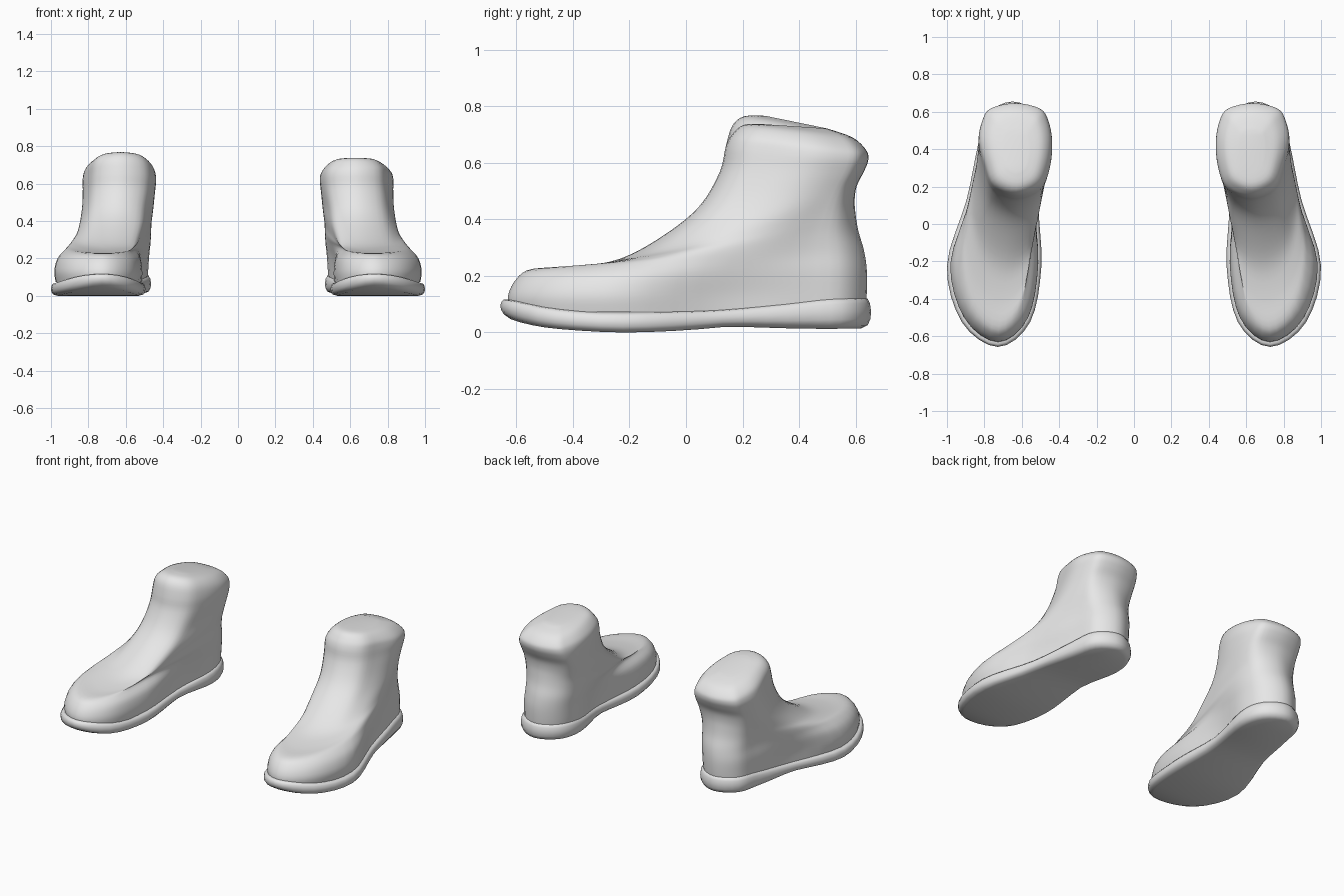
import bpy
import bmesh
from mathutils import Vector

cube = bpy.data.objects.get("Cube")
if cube:
    bpy.data.objects.remove(cube, do_unlink=True)

grey = bpy.data.materials.new("plain_grey")
grey.use_nodes = True
grey.diffuse_color = (0.8, 0.8, 0.8, 1)
grey.node_tree.nodes["Principled BSDF"].inputs["Base Color"].default_value = (0.8, 0.8, 0.8, 1)


def spline(points, steps, closed):
    """Smooth curve through points of any dimension."""
    pts = [Vector(p) for p in points]
    n = len(pts)
    pick = (lambda i: pts[i % n]) if closed else (lambda i: pts[min(max(i, 0), n - 1)])
    out = []
    for i in range(n if closed else n - 1):
        a, b, c, d = (pick(i + j) for j in (-1, 0, 1, 2))
        for s in range(steps):
            t = s / steps
            out.append(b + (c - a) * (t / 2) + (a * 2 - b * 5 + c * 4 - d) * (t * t / 2)
                       + (b * 3 - a - c * 3 + d) * (t ** 3 / 2))
    if not closed:
        out.append(pts[-1])
    return out


def outline(front, back, ball_in, ball_out, mid_in, mid_out, heel_in, heel_out):
    """Foot-shaped closed outline, starting at the toe and running round the outer side."""
    ball, heel = (ball_in + ball_out) / 2, (heel_in + heel_out) / 2
    toe = 0.8 * ball + 0.2 * heel
    toe_c, toe_w = (toe + ball) / 2, 0.72 * (ball_out - ball_in) / 2
    heel_w = 0.75 * (heel_out - heel_in) / 2
    stations = [(0.1, toe_c - toe_w, toe_c + toe_w), (0.33, ball_in, ball_out),
                (0.6, mid_in, mid_out), (0.82, heel_in, heel_out),
                (0.945, heel - heel_w, heel + heel_w)]
    span = back - front
    pts = [(toe, front)]
    pts += [(o, front + span * f) for f, i, o in stations]
    pts.append((heel, back))
    pts += [(i, front + span * f) for f, i, o in reversed(stations)]
    return spline(pts, 4, True)


def loft(name, rings, side, angle):
    """Skin a stack of rings and close both ends with strips across."""
    bm = bmesh.new()
    rows = [[bm.verts.new((side * x, y, z)) for x, y, z in ring] for ring in rings]
    n = len(rows[0])
    for a, b in zip(rows, rows[1:]):
        for k in range(n):
            m = (k + 1) % n
            bm.faces.new((a[k], a[m], b[m], b[k]))
    for row in (rows[0], rows[-1]):
        for k in range(n // 2):
            corners = [row[k], row[k + 1], row[n - k - 1], row[-k]]
            bm.faces.new(list(dict.fromkeys(corners)))
    bmesh.ops.recalc_face_normals(bm, faces=bm.faces)
    mesh = bpy.data.meshes.new(name)
    bm.to_mesh(mesh)
    bm.free()
    mesh.materials.append(grey)
    obj = bpy.data.objects.new(name, mesh)
    bpy.context.collection.objects.link(obj)
    bpy.ops.object.select_all(action="DESELECT")
    obj.select_set(True)
    bpy.context.view_layer.objects.active = obj
    bpy.ops.object.shade_smooth_by_angle(angle=angle)
    return obj


# Sole: plan shape, edge profile (inset, height share), and side profile (y, bottom, top)
SOLE = (-0.657, 0.655, 0.495, 1.0, 0.51, 0.895, 0.465, 0.835)
EDGE = [(0.035, 0), (0.012, 0.1), (0.002, 0.3), (0, 0.55), (0.004, 0.8), (0.012, 0.94), (0.028, 1)]
SIDE = spline([(-0.66, 0.066, 0.122), (-0.6, 0.04, 0.112), (-0.5, 0.018, 0.09), (-0.35, 0.005, 0.073),
               (-0.2, 0, 0.07), (0, 0.008, 0.075), (0.15, 0.02, 0.082), (0.35, 0.015, 0.102),
               (0.5, 0.013, 0.12), (0.66, 0.015, 0.126)], 4, False)


def sole_height(y, share):
    for a, b in zip(SIDE, SIDE[1:]):
        if y <= b[0]:
            break
    p = a.lerp(b, (y - a[0]) / (b[0] - a[0]))
    return p[1] + (p[2] - p[1]) * share


def make_sole(name, side):
    rings = []
    for inset, share in EDGE:
        plan = outline(*[v + (inset if i % 2 == 0 else -inset) for i, v in enumerate(SOLE)])
        rings.append([(p[0], p[1], sole_height(p[1], share)) for p in plan])
    loft(name, rings, side, 0.9)


# Upper: front y, front z, back y, back z, then inner and outer x at ball, middle and heel
BODY = [
    (-0.625, 0.07, 0.635, 0.08, 0.515, 0.975, 0.53, 0.87, 0.485, 0.815),
    (-0.63, 0.13, 0.64, 0.14, 0.512, 0.982, 0.53, 0.87, 0.48, 0.815),
    (-0.6, 0.19, 0.64, 0.22, 0.525, 0.965, 0.52, 0.875, 0.475, 0.815),
    (-0.545, 0.225, 0.63, 0.29, 0.56, 0.925, 0.505, 0.875, 0.468, 0.81),
    (-0.4, 0.232, 0.61, 0.36, 0.54, 0.895, 0.485, 0.865, 0.465, 0.81),
    (-0.23, 0.262, 0.6, 0.42, 0.515, 0.86, 0.475, 0.85, 0.465, 0.81),
    (-0.07, 0.35, 0.597, 0.47, 0.49, 0.83, 0.462, 0.84, 0.46, 0.81),
    (0.05, 0.45, 0.605, 0.52, 0.475, 0.815, 0.452, 0.832, 0.455, 0.81),
    (0.12, 0.57, 0.63, 0.57, 0.455, 0.805, 0.442, 0.83, 0.455, 0.81),
    (0.14, 0.655, 0.645, 0.61, 0.45, 0.8, 0.438, 0.83, 0.46, 0.81)]
# Rounded closed top of the shaft
CROWN = [
    (0.163, 0.7, 0.638, 0.645, 0.465, 0.79, 0.453, 0.815, 0.475, 0.795),
    (0.205, 0.735, 0.59, 0.69, 0.505, 0.75, 0.495, 0.765, 0.51, 0.75),
    (0.28, 0.737, 0.5, 0.722, 0.57, 0.69, 0.565, 0.695, 0.57, 0.69)]


def make_upper(name, side, lift):
    crown = [(r[0], r[1] + lift, *r[2:]) for r in CROWN]
    rings = []
    for row in spline(BODY + crown, 4, False):
        front, z_front, back, z_back = row[:4]
        plan = outline(front, back, *row[4:])
        rings.append([(p[0], p[1], z_front + (z_back - z_front) * (p[1] - front) / (back - front))
                      for p in plan])
    loft(name, rings, side, 1.2)


# The right boot stands slightly taller at the front of its shaft
for label, side, lift in (("left", 1, 0), ("right", -1, 0.03)):
    make_sole(label + "_boot_sole", side)
    make_upper(label + "_boot_upper", side, lift)
